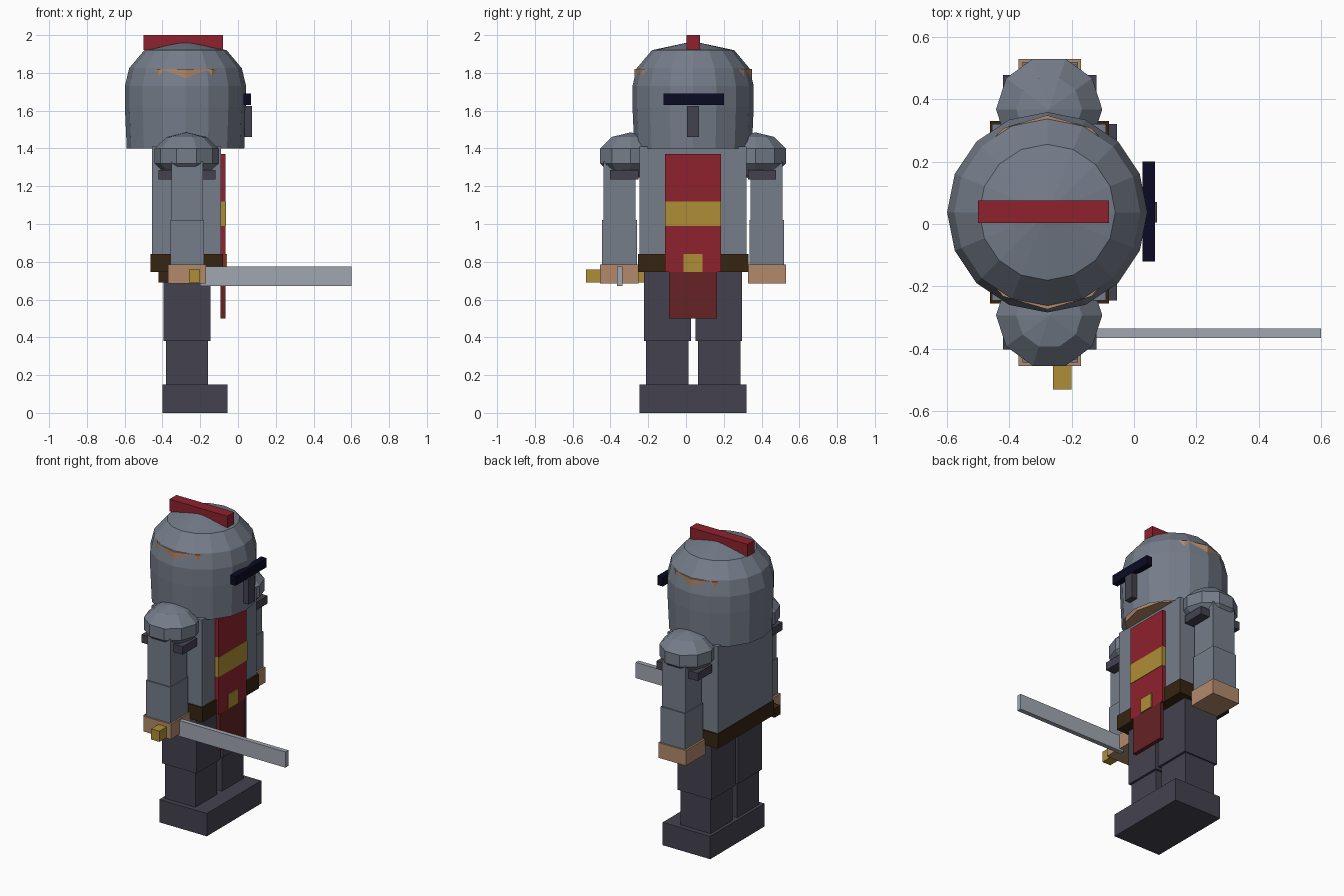
import bpy, bmesh, math
from mathutils import Vector

default = bpy.data.objects.get("Cube")
if default:
    bpy.data.objects.remove(default, do_unlink=True)

MID = 0.0375          # y of the figure's plane of symmetry
AXIS = -0.278         # x of the vertical body axis


def material(name, *rgb):
    linear = [((c / 255 + 0.055) / 1.055) ** 2.4 if c > 10 else c / 255 / 12.92 for c in rgb]
    mat = bpy.data.materials.new(name)
    mat.use_nodes = True
    mat.diffuse_color = (*linear, 1)
    mat.node_tree.nodes["Principled BSDF"].inputs["Base Color"].default_value = (*linear, 1)
    return mat


steel = material("steel", 117, 125, 138)
charcoal = material("charcoal", 68, 66, 79)
red = material("red", 142, 34, 46)
dark_red = material("dark red", 102, 34, 37)
gold = material("gold", 174, 141, 53)
skin = material("skin", 178, 138, 107)
brown = material("brown", 54, 37, 18)
navy = material("navy", 11, 11, 36)
blade_grey = material("blade grey", 160, 166, 177)


def finish(name, bm, mat):
    bmesh.ops.recalc_face_normals(bm, faces=bm.faces)
    mesh = bpy.data.meshes.new(name)
    bm.to_mesh(mesh)
    bm.free()
    mesh.materials.append(mat)
    obj = bpy.data.objects.new(name, mesh)
    bpy.context.collection.objects.link(obj)
    return obj


def box(name, mat, xs, ys, zs):
    bm = bmesh.new()
    bmesh.ops.create_cube(bm, size=1)
    for v in bm.verts:
        v.co = Vector([(a + b) / 2 + (b - a) * c for (a, b), c in zip((xs, ys, zs), v.co)])
    return finish(name, bm, mat)


def pair(name, mat, xs, offsets, zs):
    """Boxes on both sides of the symmetry plane."""
    near, far = offsets
    box("left_" + name, mat, xs, (MID + near, MID + far), zs)
    box("right_" + name, mat, xs, (MID - far, MID - near), zs)


def lathe(name, mat, profile, sides, centre, scale=(1, 1)):
    """Revolve (radius, z) points about a vertical axis; zero radius closes to a point."""
    bm = bmesh.new()
    rings = []
    for r, z in profile:
        count = sides if r else 1
        rings.append([bm.verts.new((centre[0] + r * scale[0] * math.cos(math.tau * i / sides),
                                    centre[1] + r * scale[1] * math.sin(math.tau * i / sides), z))
                      for i in range(count)])
    for a, b in zip(rings, rings[1:]):
        for i in range(sides):
            j = (i + 1) % sides
            corners = [a[i % len(a)], a[j % len(a)], b[j % len(b)], b[i % len(b)]]
            bm.faces.new(list(dict.fromkeys(corners)))
    return finish(name, bm, mat)


# Legs and boots
box("boots", charcoal, (-0.40, -0.055), (-0.245, 0.32), (0, 0.15))
pair("shin", charcoal, (-0.38, -0.16), (0.025, 0.25), (0.15, 0.38))
pair("thigh", charcoal, (-0.395, -0.145), (0.012, 0.26), (0.38, 0.76))

# Torso and belt
box("torso", steel, (-0.455, -0.09), (-0.245, 0.32), (0.80, 1.41))
box("belt", brown, (-0.462, -0.08), (-0.255, 0.33), (0.745, 0.84))

# Cloth tabard on the chest
box("tabard", red, (-0.092, -0.066), (-0.11, 0.185), (0.745, 1.37))
box("tabard_stripe", gold, (-0.091, -0.063), (-0.111, 0.186), (0.99, 1.12))
box("tabard_tail", dark_red, (-0.092, -0.066), (-0.09, 0.165), (0.50, 0.745))
box("buckle", gold, (-0.08, -0.059), (-0.012, 0.088), (0.745, 0.84))

# Arms, hands and shoulder armour
pair("forearm", steel, (-0.358, -0.18), (0.298, 0.482), (0.76, 1.02))
pair("upper_arm", steel, (-0.353, -0.185), (0.304, 0.474), (1.02, 1.33))
pair("hand", skin, (-0.37, -0.17), (0.29, 0.492), (0.685, 0.785))
pair("shoulder_strap", charcoal, (-0.42, -0.12), (0.29, 0.44), (1.235, 1.287))
pad = [(0.179 * math.cos(math.radians(a)) if abs(a) < 90 else 0,
        1.36 + 0.125 * math.sin(math.radians(a))) for a in (-90, -54, -18, 18, 54, 90)]
for side, sign in (("left", 1), ("right", -1)):
    lathe(side + "_shoulder_pad", steel, pad, 10, (-0.272, MID + sign * 0.33))

# Head inside an open-bottomed helmet
lathe("head", skin, [(0, 1.405), (1, 1.405), (1, 1.82), (0, 1.82)], 12,
      (AXIS, MID), (0.283, 0.311))
lathe("helmet", steel,
      [(0.311, 1.40), (0.321, 1.62), (0.321, 1.73), (0.298, 1.825), (0.218, 1.92), (0, 1.967)],
      16, (AXIS, MID))
box("helmet_crest", red, (-0.50, -0.08), (0.003, 0.075), (1.92, 2.0))
box("visor_slit", navy, (0.028, 0.068), (-0.12, 0.20), (1.63, 1.69))
box("nose_guard", charcoal, (0.035, 0.073), (0.005, 0.07), (1.46, 1.625))

# Sword held in the right hand
box("sword_blade", blade_grey, (-0.20, 0.60), (-0.365, -0.335), (0.672, 0.775))
box("sword_guard", gold, (-0.26, -0.20), (-0.53, -0.22), (0.69, 0.76))
box("sword_grip", brown, (-0.42, -0.23), (-0.38, -0.32), (0.69, 0.75))
